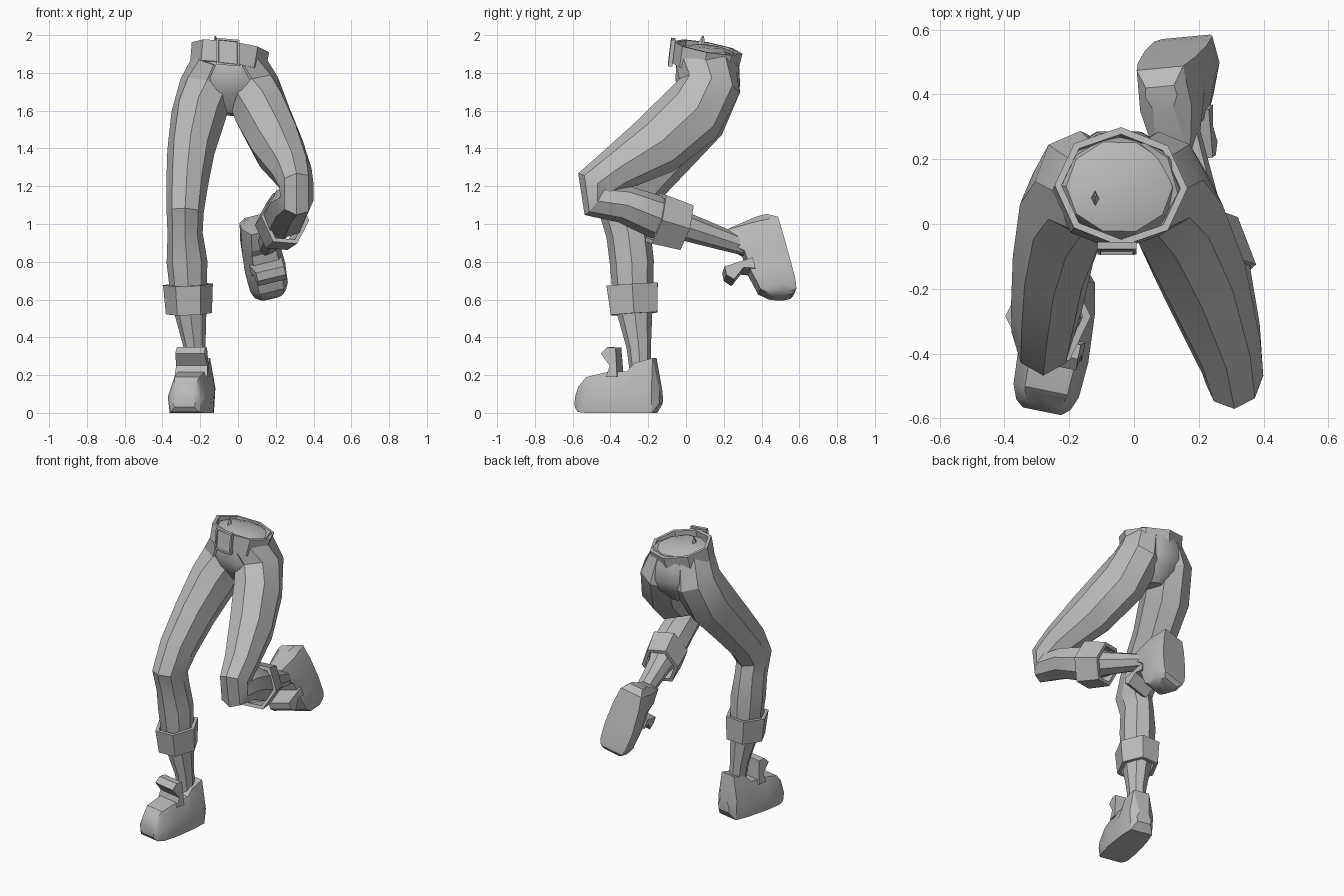
import bpy, bmesh, math
from mathutils import Vector

cube = bpy.data.objects.get("Cube")
if cube:
    bpy.data.objects.remove(cube)

grey = bpy.data.materials.new("plain_grey")
grey.use_nodes = True
grey.diffuse_color = (0.5, 0.5, 0.5, 1)
grey.node_tree.nodes["Principled BSDF"].inputs["Base Color"].default_value = (0.5, 0.5, 0.5, 1)


def ring(center, normal, rx, rd, n=8):
    """Polygon around a centre, first corner towards the side, facing normal."""
    c, nrm = Vector(center), Vector(normal).normalized()
    side = Vector((1, 0, 0))
    side = (side - nrm * side.dot(nrm)).normalized()
    depth = nrm.cross(side)
    angles = [math.tau * i / n for i in range(n)]
    return [c + side * rx * math.cos(a) + depth * rd * math.sin(a) for a in angles]


def loft(name, rings, closed=False):
    """Skin a list of equal rings; cap the ends or join them in a loop."""
    bm = bmesh.new()
    rows = [[bm.verts.new(p) for p in r] for r in rings]
    pairs = list(zip(rows, rows[1:]))
    if closed:
        pairs.append((rows[-1], rows[0]))
    else:
        bm.faces.new(rows[0])
        bm.faces.new(rows[-1])
    n = len(rows[0])
    for a, b in pairs:
        for i in range(n):
            j = (i + 1) % n
            bm.faces.new((a[i], a[j], b[j], b[i]))
    bmesh.ops.recalc_face_normals(bm, faces=bm.faces)
    mesh = bpy.data.meshes.new(name)
    bm.to_mesh(mesh)
    bm.free()
    obj = bpy.data.objects.new(name, mesh)
    bpy.context.collection.objects.link(obj)
    mesh.materials.append(grey)
    bpy.ops.object.select_all(action='DESELECT')
    obj.select_set(True)
    bpy.context.view_layer.objects.active = obj
    bpy.ops.object.shade_smooth_by_angle(angle=math.radians(30))


def limb(name, stations):
    """Tube through (x, y, z, side radius, depth radius) stations."""
    pts = [Vector(s[:3]) for s in stations]
    last = len(pts) - 1
    rings = []
    for i, s in enumerate(stations):
        tangent = pts[min(i + 1, last)] - pts[max(i - 1, 0)]
        rings.append(ring(pts[i], tangent, s[3], s[4]))
    loft(name, rings)


def band(name, start, end, r0, r1, wall, n):
    """Open hollow collar between two centres."""
    axis = Vector(end) - Vector(start)
    loft(name, [
        ring(start, axis, r0[0], r0[1], n),
        ring(end, axis, r1[0], r1[1], n),
        ring(end, axis, r1[0] - wall, r1[1] - wall, n),
        ring(start, axis, r0[0] - wall, r0[1] - wall, n)], closed=True)


def boot(prefix, origin, forward, up):
    """Boot and tongue from sections along the sole."""
    o, f = Vector(origin), Vector(forward).normalized()
    u = Vector(up)
    u = (u - f * u.dot(f)).normalized()
    s = f.cross(u)
    # along, half width, bottom, top
    sections = [(-.11, .05, .05, .12), (-.075, .082, .0, .29), (.02, .1, .0, .265),
                (.06, .103, .0, .22), (.17, .11, .0, .215), (.28, .103, .0, .19),
                (.325, .085, .005, .14), (.345, .06, .03, .09)]
    rings = []
    for a, w, lo, hi in sections:
        mid = lo + (hi - lo) * .45
        shape = [(-.9, lo), (.9, lo), (1, mid), (.65, hi), (-.65, hi), (-1, mid)]
        rings.append([o + f * a + s * w * k + u * z for k, z in shape])
    loft(prefix + "_boot", rings)
    outline = [(.11, .19), (.17, .19), (.15, .25), (.2, .315), (.165, .348), (.12, .345)]
    loft(prefix + "_boot_tongue",
         [[o + f * a + s * w * (1.3 - z) + u * z for a, z in outline] for w in (-.08, .08)])


# Hips with a shallow domed top
hip_levels = [(1.58, .06, .07), (1.67, .2, .145), (1.75, .22, .18), (1.85, .2, .175),
              (1.92, .165, .145), (1.94, .09, .08)]
loft("hips", [ring((-.045, .115, z), (.1, .1, 1), rx, ry, 10) for z, rx, ry in hip_levels])

# Belt, buckle and a small fold standing above the waist
band("belt", (-.055, .095, 1.825), (-.04, .115, 1.935), (.2, .18), (.207, .187), .022, 8)
buckle_rings = []
for y, margin in ((-.078, .012), (-.088, .01), (-.086, 0), (-.064, 0)):
    w, h = .06 - margin, .07 - margin
    buckle_rings.append([(-.053 + i * w, y + k * h * .12, 1.91 + k * h - i * .005)
                         for i, k in ((-1, -1), (1, -1), (1, 1), (-1, 1))])
loft("belt_buckle", buckle_rings)
loft("waist_fold", [ring((-.12, .07, 1.91), (0, 0, 1), .02, .04, 4),
                    ring((-.12, .09, 1.995), (0, 0, 1), .004, .004, 4)])

# Raised left leg, bent back at the knee
limb("left_leg", [
    (.03, .1, 1.87, .11, .155), (.075, .125, 1.73, .145, .165), (.13, .03, 1.58, .15, .18),
    (.21, -.16, 1.415, .14, .165), (.285, -.38, 1.28, .108, .118),
    (.31, -.475, 1.205, .09, .115), (.31, -.48, 1.13, .09, .1),
    (.28, -.33, 1.105, .11, .1), (.245, -.15, 1.035, .115, .115),
    (.205, 0, .985, .075, .075), (.15, .3, .885, .05, .05), (.13, .36, .87, .045, .045)])
band("left_cuff", (.25, -.16, 1.03), (.205, -.01, .985), (.132, .155), (.12, .142), .025, 6)
boot("left", (.095, .5, .95), (.2, .25, -.93), (.15, -.96, -.25))

# Standing right leg
limb("right_leg", [
    (-.13, .1, 1.87, .11, .155), (-.165, .125, 1.73, .145, .165), (-.21, .045, 1.57, .145, .175),
    (-.25, -.11, 1.38, .125, .155), (-.27, -.26, 1.2, .11, .14), (-.28, -.335, 1.06, .098, .135),
    (-.28, -.305, .95, .093, .118), (-.27, -.287, .8, .108, .117), (-.26, -.28, .6, .095, .105),
    (-.23, -.25, .35, .058, .065), (-.22, -.24, .2, .05, .055)])
band("right_cuff", (-.26, -.275, .525), (-.265, -.285, .68), (.122, .142), (.132, .157), .025, 6)
boot("right", (-.215, -.24, 0), (-.2, -.98, 0), (0, 0, 1))
